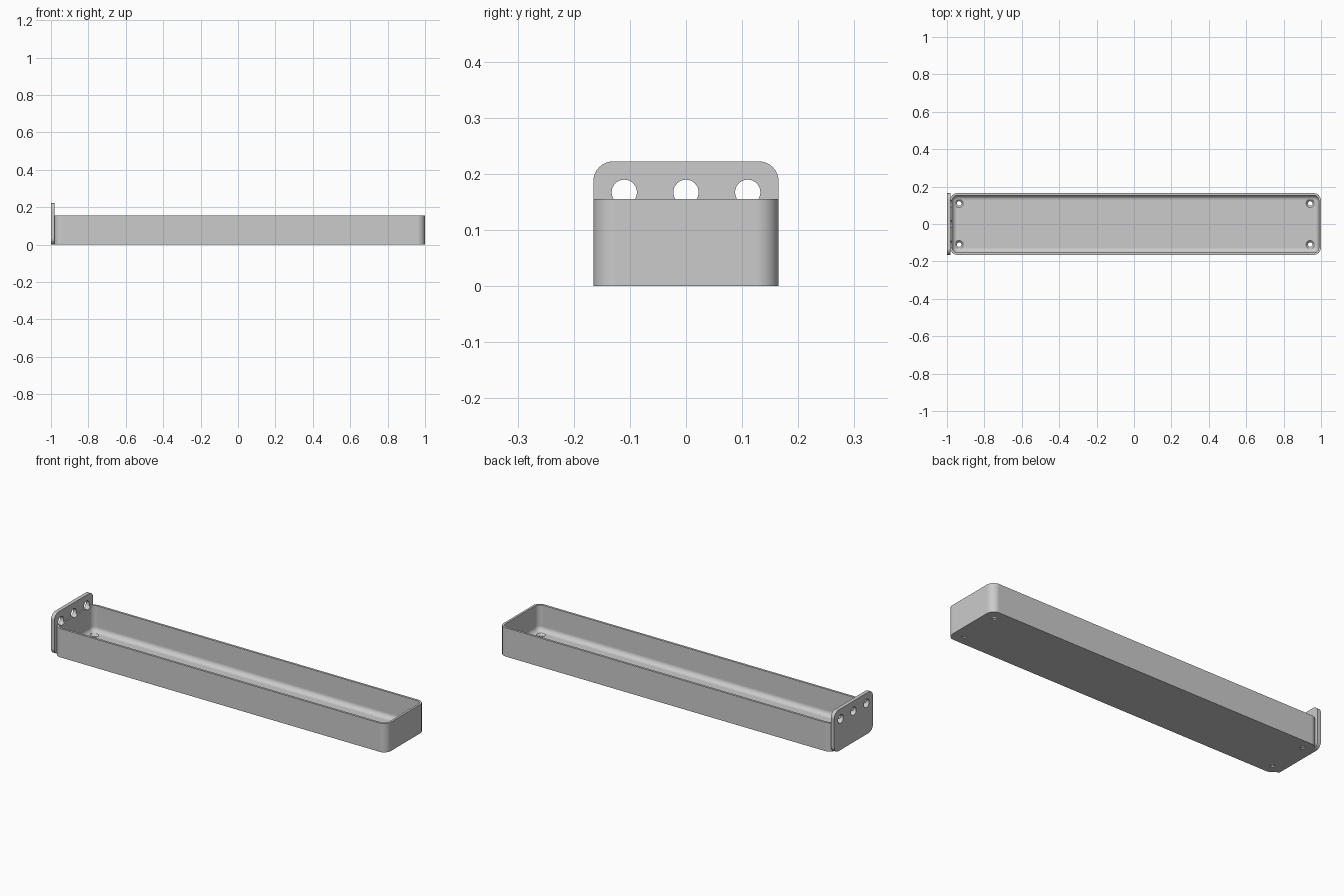
import bpy
import bmesh
from math import cos, sin, pi
from mathutils import Vector, Matrix

if "Cube" in bpy.data.objects:
    bpy.data.objects.remove(bpy.data.objects["Cube"], do_unlink=True)

# Single grey finish
grey = bpy.data.materials.new("plain grey")
grey.use_nodes = True
colour = (0.6, 0.6, 0.6, 1)
grey.diffuse_color = colour
grey.node_tree.nodes["Principled BSDF"].inputs["Base Color"].default_value = colour

LEFT, RIGHT, HALF_WIDTH = -0.984, 1.0, 0.165
HEIGHT, WALL, FLOOR = 0.155, 0.012, 0.016
CORNER, FILLET = 0.04, 0.026
MID = (LEFT + RIGHT) / 2


def rounded_rect(hx, hy, r, z, steps=10):
    """Rounded rectangle ring centred on the z axis."""
    ring = []
    for k, (sx, sy) in enumerate(((1, 1), (-1, 1), (-1, -1), (1, -1))):
        for i in range(steps + 1):
            a = (k + i / steps) * pi / 2
            ring.append(Vector((sx * (hx - r) + r * cos(a),
                                sy * (hy - r) + r * sin(a), z)))
    return ring


def circle(r, z, sides=32):
    return [Vector((r * cos(2 * pi * i / sides), r * sin(2 * pi * i / sides), z))
            for i in range(sides)]


def loft(name, rings, placements):
    """Skin a stack of rings, cap both ends, repeat at each placement."""
    bm = bmesh.new()
    for place in placements:
        loops = [[bm.verts.new(place @ p) for p in ring] for ring in rings]
        n = len(loops[0])
        for low, high in zip(loops, loops[1:]):
            for i in range(n):
                j = (i + 1) % n
                bm.faces.new((low[i], low[j], high[j], high[i]))
        bm.faces.new(loops[0][::-1])
        bm.faces.new(loops[-1])
    bmesh.ops.recalc_face_normals(bm, faces=bm.faces)
    mesh = bpy.data.meshes.new(name)
    bm.to_mesh(mesh)
    bm.free()
    mesh.materials.append(grey)
    obj = bpy.data.objects.new(name, mesh)
    bpy.context.collection.objects.link(obj)
    return obj


def cut(obj, cutter):
    mod = obj.modifiers.new("holes", 'BOOLEAN')
    mod.operation, mod.solver, mod.object = 'DIFFERENCE', 'EXACT', cutter
    activate(obj)
    bpy.ops.object.modifier_apply(modifier=mod.name)


def activate(obj):
    bpy.ops.object.select_all(action='DESELECT')
    obj.select_set(True)
    bpy.context.view_layer.objects.active = obj


# Tray: outer shell, rim, inner wall and rounded floor edge in one skin
def tray_ring(inset, z):
    return rounded_rect((RIGHT - LEFT) / 2 - inset, HALF_WIDTH - inset,
                        CORNER - inset, z)


rings = [tray_ring(0, 0), tray_ring(0, HEIGHT), tray_ring(WALL, HEIGHT)]
for i in range(9):
    a = i / 8 * pi / 2
    rings.append(tray_ring(WALL + FILLET * (1 - cos(a)),
                           FLOOR + FILLET * (1 - sin(a))))
tray = loft("tray", rings, [Matrix.Translation((MID, 0, 0))])

# End plate: rounded slab standing at the right end
stand = Matrix(((0, 0, 1, -1), (1, 0, 0, 0), (0, 1, 0, 0.111), (0, 0, 0, 1)))
plate = loft("end_plate", [rounded_rect(HALF_WIDTH, 0.111, 0.035, z)
                           for z in (0, 0.02)], [stand])

# Countersunk screw holes in the floor corners
screw_rings = [circle(0.012, -0.02), circle(0.012, 0.006),
               circle(0.022, FLOOR), circle(0.022, 0.03)]
screw_cutter = loft("screw_hole_cutter", screw_rings,
                    [Matrix.Translation((x, y, 0))
                     for x in (-0.935, 0.942) for y in (-0.11, 0.11)])

# Three round holes near the top of the plate
along_x = Matrix.Rotation(pi / 2, 4, 'Y')
plate_cutter = loft("plate_hole_cutter", [circle(0.0225, z) for z in (-0.06, 0.06)],
                    [Matrix.Translation((-1, y, 0.167)) @ along_x
                     for y in (-0.11, 0, 0.11)])

cut(tray, screw_cutter)
cut(tray, plate_cutter)
cut(plate, plate_cutter)
for cutter in (screw_cutter, plate_cutter):
    bpy.data.objects.remove(cutter, do_unlink=True)

# Smooth curves, crisp edges
for obj in (tray, plate):
    activate(obj)
    bpy.ops.object.shade_smooth_by_angle(angle=pi / 6)
    mod = obj.modifiers.new("even shading", 'WEIGHTED_NORMAL')
    mod.keep_sharp = True
